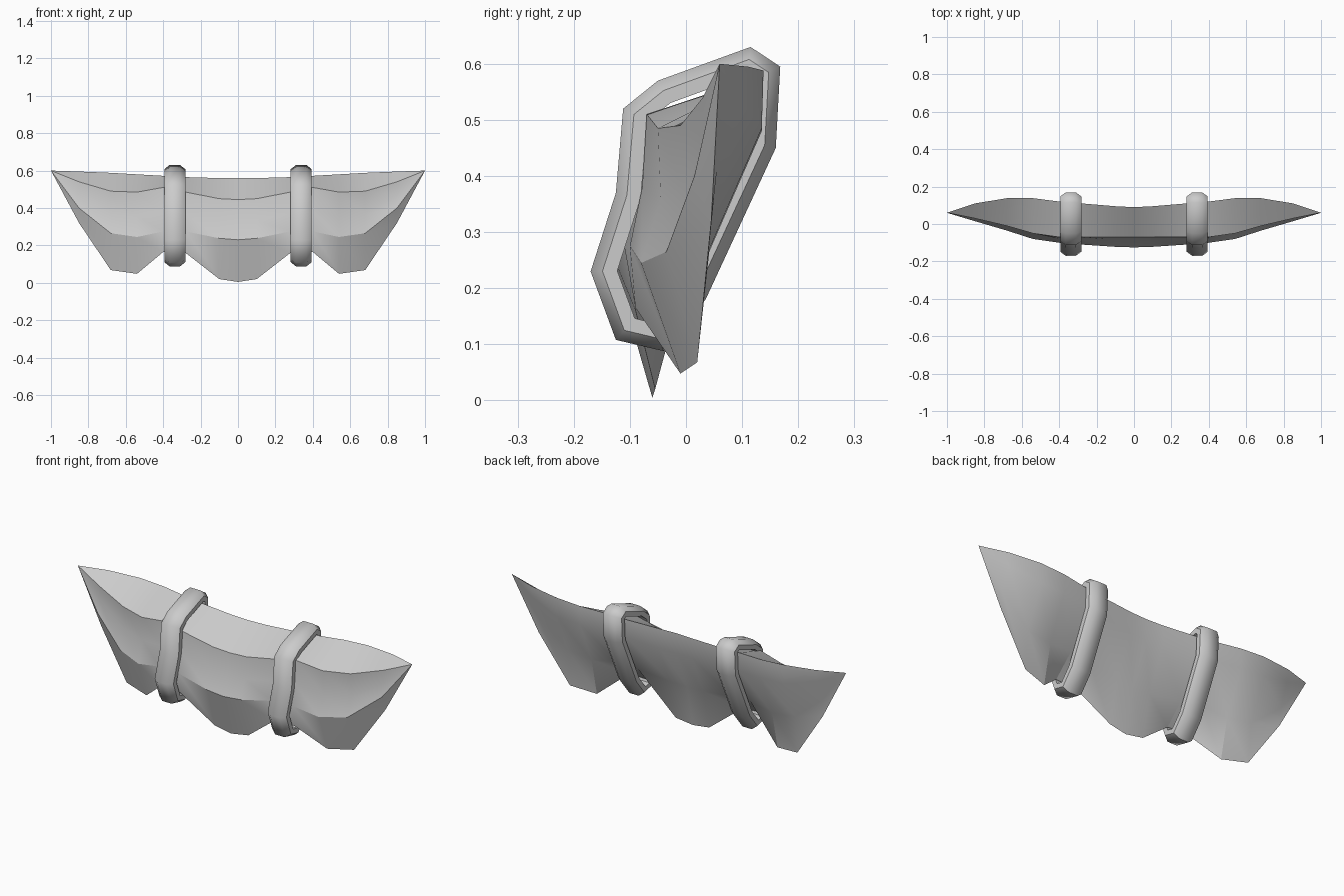
import bpy
import bmesh
from mathutils import Vector

if "Cube" in bpy.data.objects:
    bpy.data.objects.remove(bpy.data.objects["Cube"], do_unlink=True)

# One plain grey for the cloth and its ties
grey = bpy.data.materials.new("plain_grey")
grey.use_nodes = True
grey.diffuse_color = (0.6, 0.6, 0.6, 1)
grey.node_tree.nodes["Principled BSDF"].inputs["Base Color"].default_value = (0.6, 0.6, 0.6, 1)


def loft(name, loops, closed, angle):
    """Skin a list of closed vertex loops; optionally join last to first."""
    bm = bmesh.new()
    rings = [[bm.verts.new(p) for p in loop] for loop in loops]
    pairs = list(zip(rings, rings[1:]))
    if closed:
        pairs.append((rings[-1], rings[0]))
    for a, b in pairs:
        for i in range(len(a)):
            j = (i + 1) % len(a)
            bm.faces.new((a[i], a[j], b[j], b[i]))
    bmesh.ops.remove_doubles(bm, verts=bm.verts, dist=0.0005)
    bmesh.ops.recalc_face_normals(bm, faces=bm.faces)
    mesh = bpy.data.meshes.new(name)
    bm.to_mesh(mesh)
    bm.free()
    mesh.materials.append(grey)
    obj = bpy.data.objects.new(name, mesh)
    bpy.context.collection.objects.link(obj)
    bpy.ops.object.select_all(action="DESELECT")
    obj.select_set(True)
    bpy.context.view_layer.objects.active = obj
    bpy.ops.object.shade_smooth_by_angle(angle=angle)
    return obj


# Furled cloth: each row runs from the middle out to the pointed tip
stations = (0, .1, .28, .4, .54, .68, .85)
tip_y, tip_z = .06, .6
rows = {  # (depths, heights) at each station
    "top_edge": ((.09, .095, .11, .12, .138, .138, .11),
                 (.56, .56, .565, .572, .58, .588, .595)),
    "upper_fold": ((-.07, -.07, -.07, -.07, -.05, -.01, .03),
                   (.445, .45, .485, .51, .485, .49, .54)),
    "fold_valley": ((-.085, -.085, -.08, -.078, -.045, 0, .03),
                    (.33, .335, .37, .38, .358, .368, .47)),
    "lower_fold": ((-.125, -.122, -.11, -.1, -.08, -.035, .015),
                   (.23, .238, .275, .275, .245, .265, .4)),
    "hem": ((-.06, -.055, -.09, -.09, -.01, .02, .045),
            (.005, .02, .16, .165, .048, .068, .32)),
    "back_low": ((-.01, -.005, .01, .02, .035, .042, .055),
                 (.23, .235, .26, .27, .25, .27, .41)),
    "back_high": ((.085, .09, .105, .115, .135, .135, .1),
                  (.45, .452, .465, .47, .48, .485, .53)),
}


def section(x, k):
    return [Vector((x, ys[k], zs[k])) for ys, zs in rows.values()]


half = [section(x, k) for k, x in enumerate(stations)]
half.append([Vector((1, tip_y, tip_z))] * len(rows))


def loft_cloth():
    mirrored = [[Vector((-p.x, p.y, p.z)) for p in s] for s in half[:0:-1]]
    # Tip rings collapse to one vertex, so merge quads into triangles after building
    spread = [[p.copy() for p in s] for s in mirrored + half]
    return loft("furled_cloth", spread, False, 0.4)


loft_cloth()

# Tie bands: a bevelled strip wrapped round the cloth
outline = [Vector(p) for p in (
    (.115, .63), (.168, .595), (.16, .45), (.035, .18), (-.04, .088),
    (-.125, .108), (-.17, .23), (-.125, .37), (-.112, .52), (-.05, .57))]


def inset(points, d):
    result = []
    for i, p in enumerate(points):
        e1 = (p - points[i - 1]).normalized()
        e2 = (points[(i + 1) % len(points)] - p).normalized()
        n1, n2 = Vector((e1.y, -e1.x)), Vector((e2.y, -e2.x))
        n = (n1 + n2).normalized()
        result.append(p + n * d / max(n.dot(n1), 0.5))
    return result


band_profile = ((-.056, .045), (-.056, .02), (-.028, 0),
                (.028, 0), (.056, .02), (.056, .045))
for side, centre in (("right", -.338), ("left", .338)):
    loops = [[(centre + dx, q.x, q.y) for q in inset(outline, d)]
             for dx, d in band_profile]
    loft(side + "_tie_band", loops, True, 0.87)
